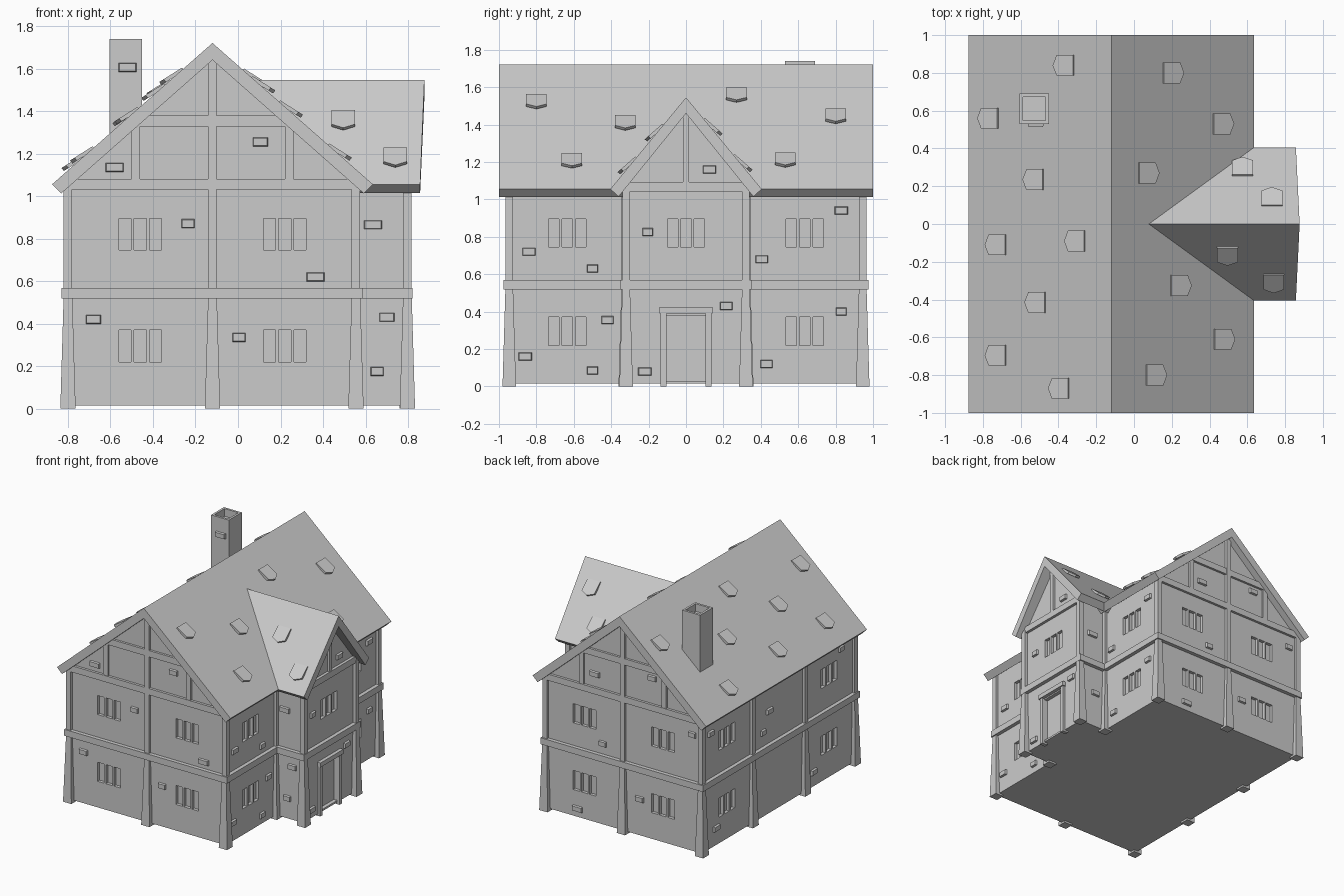
import bpy, bmesh
from mathutils import Vector, Matrix

cube = bpy.data.objects.get("Cube")
if cube:
    bpy.data.objects.remove(cube, do_unlink=True)

GREY = (0.6, 0.6, 0.6, 1)
mat = bpy.data.materials.new("plain grey")
mat.use_nodes = True
mat.diffuse_color = GREY
mat.node_tree.nodes["Principled BSDF"].inputs["Base Color"].default_value = GREY

# Facades: axis, outward sign, wall plane
FRONT, BACK = (1, -1, -.945), (1, 1, .945)
LEFT, RIGHT = (0, 1, .555), (0, -1, -.80)
WING, WING_F, WING_B = (0, 1, .79), (1, -1, -.32), (1, 1, .32)
MID = -.1225      # centre line of the main block
RIDGE = -.12
MAIN_PITCH, WING_PITCH = .88, 1.21


def finish(bm, name):
    bmesh.ops.recalc_face_normals(bm, faces=bm.faces)
    me = bpy.data.meshes.new(name)
    bm.to_mesh(me)
    bm.free()
    me.materials.append(mat)
    ob = bpy.data.objects.new(name, me)
    bpy.context.collection.objects.link(ob)
    return ob


def box(bm, c, s):
    m = Matrix.Translation(c) @ Matrix.Diagonal((*s, 1))
    return bmesh.ops.create_cube(bm, size=1, matrix=m)["verts"]


def slab(bm, face, u, z, w, h, d0, d1):
    """Box on a facade, from depth d0 to d1 measured outward."""
    axis, sign, plane = face
    p = plane + sign * (d0 + d1) / 2
    d = abs(d1 - d0)
    if axis == 1:
        return box(bm, (u, p, z), (w, d, h))
    return box(bm, (p, u, z), (d, w, h))


def prism(bm, pts, axis, a, b):
    """Extrude a (u, z) profile along x or y."""
    def at(t):
        return [bm.verts.new((t, u, z) if axis == 0 else (u, t, z)) for u, z in pts]
    lo, hi = at(a), at(b)
    n = len(pts)
    bm.faces.new(lo)
    bm.faces.new(hi[::-1])
    for i in range(n):
        j = (i + 1) % n
        bm.faces.new((lo[i], hi[i], hi[j], lo[j]))


def cut(ob, cutter):
    """Subtract the cutter and bake the result."""
    mod = ob.modifiers.new("recesses", "BOOLEAN")
    mod.operation, mod.solver, mod.object = "DIFFERENCE", "EXACT", cutter
    deps = bpy.context.evaluated_depsgraph_get()
    me = bpy.data.meshes.new_from_object(ob.evaluated_get(deps))
    ob.modifiers.clear()
    ob.data = me
    bpy.data.objects.remove(cutter, do_unlink=True)


# Window places
LEVELS = (.295, .82)
main_windows = [(f, u, z) for z in LEVELS for f, us in
                ((FRONT, (-.46, .22)), (BACK, (-.46, .22)),
                 (LEFT, (-.635, .635)), (RIGHT, (-.635, .635))) for u in us]
wing_windows = [(WING, 0, LEVELS[1])]

# Walls with window and door recesses
bm = bmesh.new()
prism(bm, [(-.8, .015), (.555, .015), (.555, 1.05), (RIDGE, 1.66), (-.8, 1.05)], 1, -.945, .945)
main_walls = finish(bm, "main_walls")
bm = bmesh.new()
prism(bm, [(-.32, .015), (.32, .015), (.32, 1.09), (0, 1.48), (-.32, 1.09)], 0, .4, .79)
wing_walls = finish(bm, "wing_walls")
for walls, wins in ((main_walls, main_windows), (wing_walls, wing_windows)):
    bm = bmesh.new()
    for f, u, z in wins:
        slab(bm, f, u, z, .2, .15, -.025, .05)
    if walls is wing_walls:
        slab(bm, WING, 0, .205, .22, .35, -.03, .05)
    cutter = finish(bm, "recess_cutter")
    cutter.hide_render = True
    cut(walls, cutter)

# Window mullions
bm = bmesh.new()
for f, u, z in main_windows + wing_windows:
    for s in (-1, 1):
        slab(bm, f, u + s * .036, z, .014, .15, -.03, 0)
finish(bm, "window_mullions")


# Timber posts, flared at the foot
def post(bm, x, y, top=1.06, w=.04):
    box(bm, (x, y, (.54 + top) / 2), (w, w, top - .54))
    for v in box(bm, (x, y, .27), (w, w, .54)):
        if v.co.z < .1:
            v.co.x += .016 if v.co.x > x else -.016
            v.co.y += .016 if v.co.y > y else -.016


bm = bmesh.new()
for s in (-1, 1):
    for x in (-.8, .555):
        post(bm, x, s * .945)
        post(bm, x, s * .325)
    post(bm, .797, s * .32)
    post(bm, RIDGE, s * .945, 1.64)
finish(bm, "timber_posts")

# Floor beams around the walls
bm = bmesh.new()
for f, u, w in ((FRONT, MID, 1.41), (BACK, MID, 1.41), (LEFT, 0, 1.95), (RIGHT, 0, 1.95),
                (WING, 0, .7)):
    slab(bm, f, u, .543, w, .05, -.02, .03)
for f in (WING_F, WING_B):
    slab(bm, f, .68, .543, .28, .05, -.02, .03)
finish(bm, "floor_beams")

# Gable framing
bm = bmesh.new()
for f in (FRONT, BACK):
    slab(bm, f, MID, 1.055, 1.38, .05, -.01, .02)
    slab(bm, f, RIDGE, 1.353, .72, .05, -.01, .018)
    for s in (-1, 1):
        slab(bm, f, RIDGE + s * .36, 1.205, .04, .26, -.01, .016)
slab(bm, WING, 0, 1.067, .68, .05, -.01, .022)
slab(bm, WING, 0, 1.27, .032, .38, -.01, .018)
finish(bm, "gable_timbers")

# Door frame
bm = bmesh.new()
for s in (-1, 1):
    slab(bm, WING, s * .12, .195, .03, .39, -.03, .02)
slab(bm, WING, 0, .408, .285, .035, -.03, .028)
finish(bm, "door_frame")

# Main roof
bm = bmesh.new()
prism(bm, [(-.875, 1.055), (RIDGE, 1.72), (.635, 1.055), (.592, 1.012), (RIDGE, 1.64),
           (-.832, 1.012)], 1, -1, 1)
finish(bm, "main_roof")

# Wing roof, ridge leaning outward
bm = bmesh.new()
prism(bm, [(-.405, 1.055), (0, 1.545), (.405, 1.055), (.36, 1.015), (0, 1.46),
           (-.36, 1.015)], 0, .06, .857)
for v in bm.verts:
    if v.co.x > .8 and v.co.z > 1.3:
        v.co.x += .02
finish(bm, "wing_roof")

# Chimney with a sunken flue
bm = bmesh.new()
box(bm, (-.528, .61, 1.42), (.155, .16, .64))
bm.faces.ensure_lookup_table()
top = max(bm.faces, key=lambda f: f.calc_center_median().z)
bmesh.ops.inset_region(bm, faces=[top], thickness=.025)
hole = bmesh.ops.extrude_face_region(bm, geom=[top])["geom"]
bmesh.ops.delete(bm, geom=[top], context="FACES_ONLY")
bmesh.ops.translate(bm, vec=(0, 0, -.06),
                    verts=[g for g in hole if isinstance(g, bmesh.types.BMVert)])
finish(bm, "chimney")

# Loose stones on the walls, tapered outward
stones = {
    FRONT: ((-.58, 1.135), (.105, 1.255), (-.235, .87), (.365, .62), (-.68, .42), (.005, .335)),
    BACK: ((.13, 1.18), (-.37, 1.28), (.06, .65), (.28, .08), (-.26, .3), (-.72, .93)),
    LEFT: ((-.84, .72), (-.5, .63), (-.42, .355), (-.86, .16), (-.5, .085),
           (.405, .68), (.83, .94), (.83, .4), (.43, .12)),
    RIGHT: ((.11, .82), (.19, .68), (.84, .92), (.77, .15), (-.78, .97), (-.44, .13)),
    WING: ((.125, 1.16), (-.205, .825), (.215, .43), (-.22, .08)),
    WING_F: ((.635, .865), (.7, .43), (.655, .175)),
    WING_B: ((.68, .8), (.65, .3)),
    (1, -1, .53): ((-.52, 1.605),),
}
bm = bmesh.new()
for f, places in stones.items():
    axis, sign, plane = f
    for i, (u, z) in enumerate(places):
        w = (.09, .075, .065)[i % 3] if axis else (.075, .06, .07)[i % 3]
        mid = Vector((u, 0, z)) if axis else Vector((0, u, z))
        for v in slab(bm, f, u, z, w, .046, -.01, .016):
            if (v.co[axis] - plane) * sign > 0:
                keep = v.co[axis]
                v.co = mid + (v.co - mid) * .85
                v.co[axis] = keep
                v.co.z = z + (v.co.z - z) * .9
finish(bm, "wall_stones")


# Raised pointed shingles
def shingle(bm, origin, down, across):
    n = across.cross(down).normalized()
    if n.z < 0:
        n = -n
    outline = ((-.055, -.055), (.045, -.055), (.07, 0), (.045, .055), (-.055, .055))
    rings = []
    for base in (-.01, .008):
        rings.append([bm.verts.new(origin + down * t + across * a
                                   + n * (base + (t + .055) * .16)) for t, a in outline])
    lo, hi = rings
    bm.faces.new(lo)
    bm.faces.new(hi[::-1])
    for i in range(5):
        j = (i + 1) % 5
        bm.faces.new((lo[i], hi[i], hi[j], lo[j]))


main_spots = ((-.36, .84), (-.76, .56), (-.52, .235), (-.72, -.11), (-.3, -.09), (-.51, -.415),
              (-.72, -.695), (-.385, -.87), (.195, .8), (.46, .53), (.065, .27),
              (.235, -.325), (.465, -.61), (.105, -.8))
wing_spots = ((.575, .29), (.73, .13), (.495, -.155), (.74, -.3))
bm = bmesh.new()
for x, y in main_spots:
    s = 1 if x > RIDGE else -1
    z = 1.72 - MAIN_PITCH * abs(x - RIDGE)
    shingle(bm, Vector((x, y, z)), Vector((s, 0, -MAIN_PITCH)).normalized(), Vector((0, 1, 0)))
for x, y in wing_spots:
    s = 1 if y > 0 else -1
    z = 1.545 - WING_PITCH * abs(y)
    shingle(bm, Vector((x, y, z)), Vector((0, s, -WING_PITCH)).normalized(), Vector((1, 0, 0)))
finish(bm, "roof_shingles")
